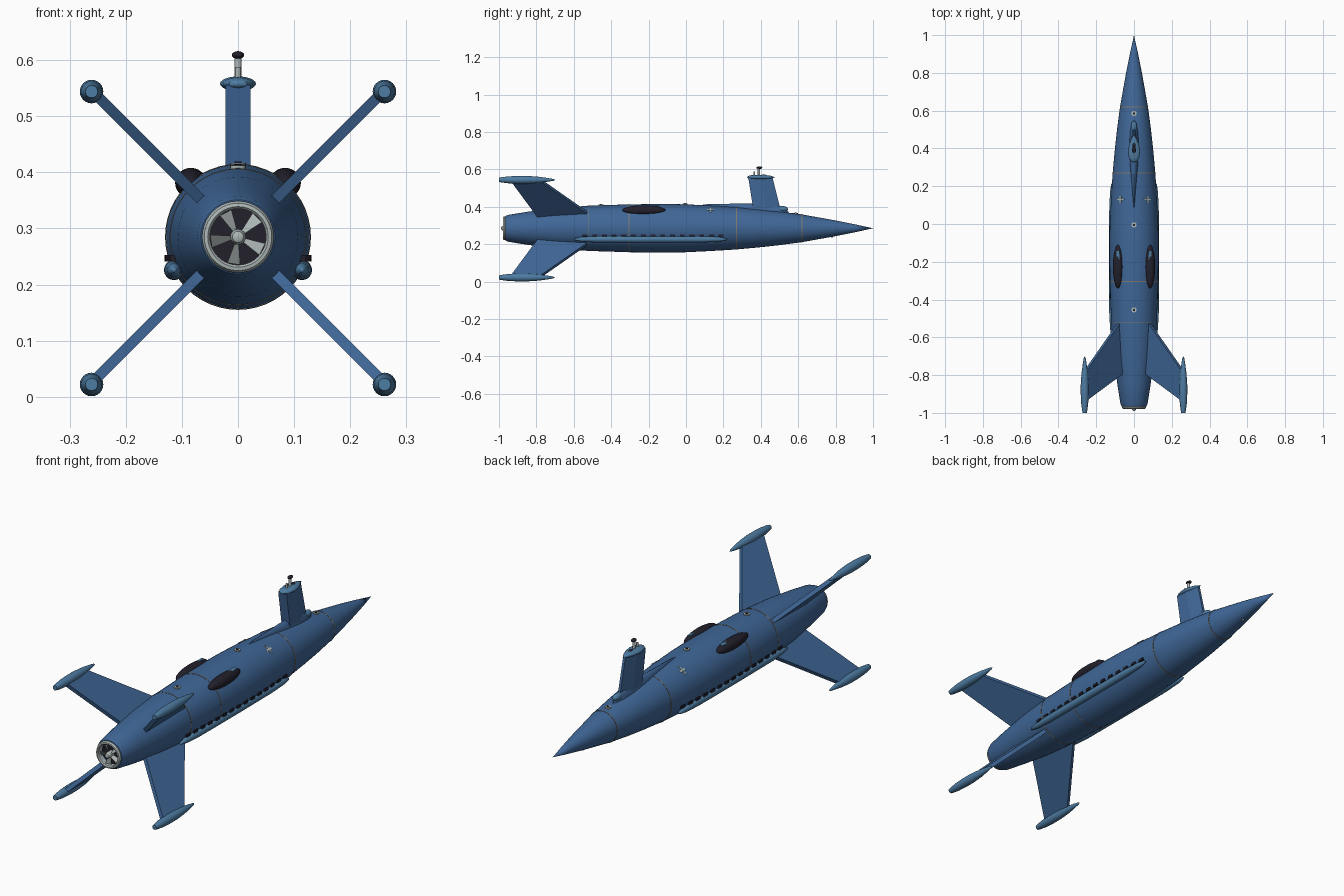
import bpy, bmesh, math
from mathutils import Matrix, Vector

if "Cube" in bpy.data.objects:
    bpy.data.objects.remove(bpy.data.objects["Cube"])


def material(name, rgb):
    m = bpy.data.materials.new(name)
    m.diffuse_color = (*rgb, 1)
    m.use_nodes = True
    m.node_tree.nodes["Principled BSDF"].inputs["Base Color"].default_value = m.diffuse_color
    return m


BLUE = material("hull blue", (0.05, 0.135, 0.31))
PALE = material("pod blue", (0.075, 0.2, 0.36))
DARK = material("dark glass", (0.016, 0.014, 0.024))
GREY = material("light grey", (0.42, 0.48, 0.47))
TAN = material("seam tan", (0.22, 0.19, 0.15))
CZ = 0.285  # height of the hull axis


def finish(name, bm, mat, smooth=True):
    bmesh.ops.remove_doubles(bm, verts=bm.verts, dist=1e-5)
    bmesh.ops.recalc_face_normals(bm, faces=bm.faces)
    me = bpy.data.meshes.new(name)
    bm.to_mesh(me)
    bm.free()
    me.materials.append(mat)
    if smooth:
        me.shade_smooth()
        me.set_sharp_from_angle(angle=math.radians(35))
    ob = bpy.data.objects.new(name, me)
    bpy.context.collection.objects.link(ob)
    return ob


def tube(name, prof, mat, center=(0, 0, 0), seg=24):
    """Rings along y; each profile point is (y, radius) or (y, x radius, z radius)."""
    bm = bmesh.new()
    c = Vector(center)
    rings = []
    for p in prof:
        y, rx, rz = p[0], p[1], p[-1]
        rings.append([bm.verts.new(c + Vector((rx * math.cos(a), y, rz * math.sin(a))))
                      for a in (2 * math.pi * i / seg for i in range(seg))])
    for a, b in zip(rings, rings[1:]):
        for i in range(seg):
            j = (i + 1) % seg
            bm.faces.new((a[i], a[j], b[j], b[i]))
    return finish(name, bm, mat)


def loft(name, lower, upper, mat):
    """Solid between two matching polygons."""
    bm = bmesh.new()
    a = [bm.verts.new(v) for v in lower]
    b = [bm.verts.new(v) for v in upper]
    n = len(a)
    bm.faces.new(a)
    bm.faces.new(b)
    for i in range(n):
        bm.faces.new((a[i], a[(i + 1) % n], b[(i + 1) % n], b[i]))
    return finish(name, bm, mat, False)


def box(name, center, size, mat, turn=0):
    bm = bmesh.new()
    bmesh.ops.create_cube(bm, size=1, matrix=Matrix.Translation(center)
                          @ Matrix.Rotation(turn, 4, 'Y') @ Matrix.Diagonal((*size, 1)))
    return finish(name, bm, mat, False)


def ball(name, center, radii, mat):
    bm = bmesh.new()
    bmesh.ops.create_uvsphere(bm, u_segments=24, v_segments=14, radius=1,
                              matrix=Matrix.Translation(center) @ Matrix.Diagonal((*radii, 1)))
    return finish(name, bm, mat)


def post(name, x, y, z0, z1, r, mat):
    bm = bmesh.new()
    bmesh.ops.create_cone(bm, cap_ends=True, segments=16, radius1=r, radius2=r, depth=z1 - z0,
                          matrix=Matrix.Translation((x, y, (z0 + z1) / 2)))
    return finish(name, bm, mat)


# Hull with recessed stern
HULL = [(-0.965, 0.066), (-0.95, 0.072), (-0.85, 0.088), (-0.7, 0.107), (-0.52, 0.121),
        (-0.3, 0.128), (-0.1, 0.13), (0.0, 0.128), (0.14, 0.121), (0.27, 0.113), (0.4, 0.101),
        (0.5, 0.090), (0.62, 0.074), (0.8, 0.042), (0.9, 0.022), (1.0, 0)]


def hull_radius(y):
    for (y0, r0), (y1, r1) in zip(HULL, HULL[1:]):
        if y0 <= y <= y1:
            return r0 + (r1 - r0) * (y - y0) / (y1 - y0)
    return HULL[0][1]


tube("hull", [(-0.94, 0), (-0.94, 0.05), (-0.97, 0.052)] + HULL, BLUE, (0, 0, CZ), 48)
for y in (-0.52, -0.305, 0.27, 0.62):
    r = hull_radius(y)
    tube("hull_seam", [(y - 0.002, r - 0.003), (y - 0.002, r + 0.0012),
                       (y + 0.002, r + 0.0012), (y + 0.002, r - 0.003)], TAN, (0, 0, CZ), 48)

# Stern duct ring and fan
tube("duct_ring", [(-0.95, 0.05), (-0.974, 0.05), (-0.979, 0.054), (-0.978, 0.06),
                   (-0.97, 0.064), (-0.955, 0.06)], GREY, (0, 0, CZ), 40)
tube("duct_floor", [(-0.945, 0), (-0.945, 0.051), (-0.941, 0.051)], DARK, (0, 0, CZ), 40)
tube("fan_hub", [(-0.942, 0.014), (-0.975, 0.014), (-0.985, 0.010), (-0.99, 0)],
     GREY, (0, 0, CZ), 16)
for k in range(5):
    t = math.radians(43 + 72 * k)
    outline = [(0.008, -0.35), (0.05, -0.2), (0.05, 0.27), (0.008, 0.35)]
    pts = [(r * math.cos(t + d), r * math.sin(t + d) + CZ, d) for r, d in outline]
    loft("fan_blade", [(x, -0.962 + d * 0.02, z) for x, z, d in pts],
         [(x, -0.958 + d * 0.02, z) for x, z, d in pts], GREY)

# Diagonal fins with tip pods
for sx in (-1, 1):
    for sz in (-1, 1):
        out = Vector((sx, 0, sz)) / math.sqrt(2)
        side = Vector((-sz, 0, sx)) / math.sqrt(2) * 0.0095
        base = Vector((0, 0, CZ))
        plan = [(0.08, -0.49), (0.125, -0.535), (0.362, -0.775), (0.362, -0.935), (0.075, -0.785)]
        pts = [base + out * r + Vector((0, y, 0)) for r, y in plan]
        loft("tail_fin", [p - side for p in pts], [p + side for p in pts], BLUE)
        tube("fin_pod", [(-1.0, 0), (-1.0, 0.011), (-0.985, 0.014), (-0.95, 0.0185),
                         (-0.9, 0.021), (-0.85, 0.021), (-0.79, 0.017), (-0.74, 0.010),
                         (-0.71, 0.005), (-0.7, 0)], PALE, (sx * 0.261, 0, CZ - 0.002 + sz * 0.261))

# Dorsal fairing and its forward lamp
tube("dorsal_fairing", [(0.05, 0, 0.05), (0.12, 0.009, 0.06), (0.2, 0.017, 0.061),
                        (0.32, 0.027, 0.062), (0.42, 0.028, 0.06), (0.49, 0.022, 0.055),
                        (0.53, 0.013, 0.038), (0.55, 0, 0.015)], BLUE, (0, 0, 0.355))
ball("fairing_lamp", (0, 0.515, 0.388), (0.016, 0.03, 0.016), PALE)


# Sail, cap and periscopes
def sail_ring(y0, y1, z):
    m = y0 + (y1 - y0) * 0.5
    return [(-0.022, y0, z), (0.022, y0, z), (0.022, m, z), (0.006, y1, z),
            (-0.006, y1, z), (-0.022, m, z)]


loft("sail", sail_ring(0.36, 0.505, 0.385), sail_ring(0.333, 0.463, 0.556), BLUE)
tube("sail_cap", [(0.325, 0, 0), (0.332, 0.016, 0.007), (0.35, 0.027, 0.011),
                  (0.385, 0.032, 0.013), (0.42, 0.026, 0.012), (0.45, 0.014, 0.009),
                  (0.475, 0, 0)], PALE, (0, 0, 0.558))
post("periscope", 0, 0.39, 0.56, 0.604, 0.0065, GREY)
post("short_mast", 0, 0.365, 0.56, 0.588, 0.005, GREY)
ball("periscope_head", (0, 0.392, 0.609), (0.011, 0.016, 0.007), DARK)
ball("cap_hatch", (0, 0.415, 0.567), (0.009, 0.014, 0.006), DARK)

# Deck hatches and keel stud
for y in (-0.455, -0.005, 0.585):
    top = CZ + hull_radius(y)
    post("hatch_ring", 0, y, top - 0.012, top + 0.004, 0.014, GREY)
    post("hatch_core", 0, y, top - 0.01, top + 0.006, 0.006, DARK)
post("keel_stud", 0, 0.78, CZ - 0.05, CZ - 0.04, 0.006, GREY)

for s in (-1, 1):
    # Bulging windows with a small reflection plate
    ball("window", (s * 0.084, -0.225, 0.381), (0.028, 0.116, 0.027), DARK)
    box("window_glint", (s * 0.085, -0.165, 0.4025), (0.016, 0.045, 0.005), PALE, s * 0.2)
    # Side tubes below a row of dark ports
    tube("side_tube", [(-0.6, 0), (-0.595, 0.005), (-0.56, 0.012), (-0.48, 0.017), (-0.2, 0.018),
                       (0.08, 0.017), (0.17, 0.013), (0.21, 0.007), (0.22, 0)],
         PALE, (s * 0.114, 0, 0.226), 20)
    for k in range(15):
        y = -0.54 + k * 0.052
        x = math.sqrt(hull_radius(y) ** 2 - 0.038 ** 2)
        box("side_port", (s * x, y, 0.247), (0.014, 0.026, 0.012), DARK)
    # Small crossed deck markings
    ang = 0.62
    r = hull_radius(0.13) + 0.001
    pos = (s * r * math.sin(ang), 0.13, CZ + r * math.cos(ang))
    box("deck_mark_long", pos, (0.05, 0.006, 0.003), GREY, s * ang)
    box("deck_mark_cross", pos, (0.01, 0.036, 0.003), GREY, s * ang)
